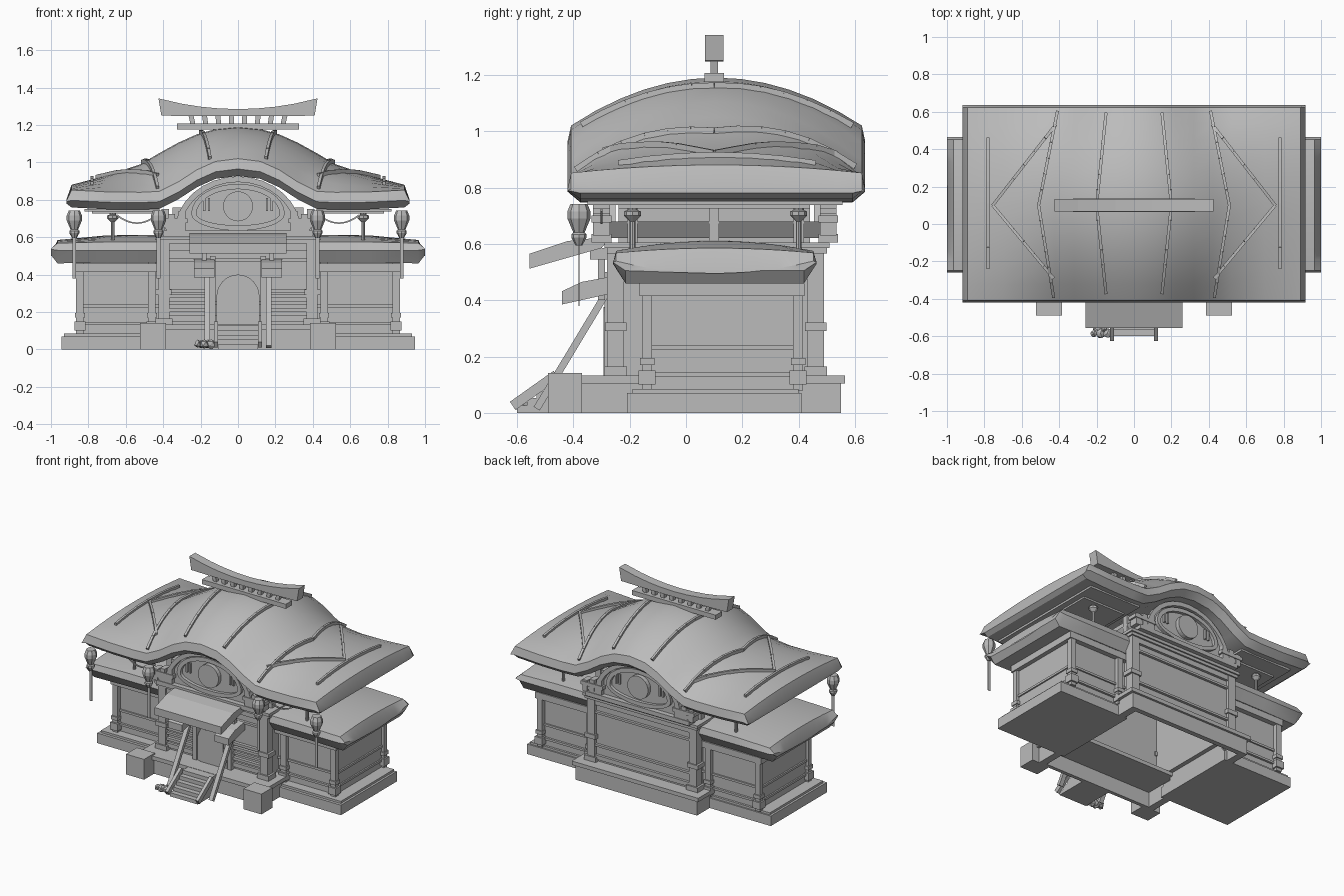
import bpy, bmesh, math, random
from mathutils import Vector, Matrix

if "Cube" in bpy.data.objects:
    bpy.data.objects.remove(bpy.data.objects["Cube"], do_unlink=True)
random.seed(3)

clay = bpy.data.materials.new("plain grey")
clay.use_nodes = True
clay.diffuse_color = (0.5, 0.5, 0.5, 1)
clay.node_tree.nodes["Principled BSDF"].inputs["Base Color"].default_value = (0.5, 0.5, 0.5, 1)

SIDES = ((1, "left"), (-1, "right"))
MID = 0.1            # depth of the building's middle line


def finish(name, bm, smooth=False):
    bmesh.ops.recalc_face_normals(bm, faces=bm.faces)
    mesh = bpy.data.meshes.new(name)
    bm.to_mesh(mesh)
    bm.free()
    mesh.materials.append(clay)
    ob = bpy.data.objects.new(name, mesh)
    bpy.context.collection.objects.link(ob)
    if smooth:
        bpy.ops.object.select_all(action='DESELECT')
        ob.select_set(True)
        bpy.context.view_layer.objects.active = ob
        bpy.ops.object.shade_smooth_by_angle(angle=math.radians(28))


def loft(name, sections, smooth=False):
    """Skin closed sections of equal length, with capped ends."""
    bm = bmesh.new()
    rings = [[bm.verts.new(p) for p in s] for s in sections]
    n = len(rings[0])
    for a, b in zip(rings, rings[1:]):
        for i in range(n):
            j = (i + 1) % n
            bm.faces.new((a[i], a[j], b[j], b[i]))
    bm.faces.new(rings[0])
    bm.faces.new(rings[-1])
    finish(name, bm, smooth)


def box(name, x0, x1, y0, y1, z0, z1):
    loft(name, [[(x0, y0, z), (x1, y0, z), (x1, y1, z), (x0, y1, z)] for z in (z0, z1)])


def pair(name, x0, x1, *rest):
    for s, side in SIDES:
        box(f"{name}_{side}", s * x0, s * x1, *rest)


def prism_x(name, x0, x1, outline):
    loft(name, [[(x, y, z) for y, z in outline] for x in (x0, x1)])


def prism_y(name, y0, y1, outline):
    loft(name, [[(x, y, z) for x, z in outline] for y in (y0, y1)])


def lathe(name, x, y, profile, n=8):
    loft(name, [[(x + r * math.cos(math.tau * i / n), y + r * math.sin(math.tau * i / n), z)
                 for i in range(n)] for r, z in profile])


def beams(name, points, w, h):
    """Straight square bars along a path."""
    bm = bmesh.new()
    for a, b in zip(points, points[1:]):
        a, b = Vector(a), Vector(b)
        d = b - a
        m = Matrix.Translation((a + b) / 2) @ d.to_track_quat('X', 'Z').to_matrix().to_4x4()
        bmesh.ops.create_cube(bm, size=1, matrix=m @ Matrix.Diagonal((d.length, w, h, 1)))
    finish(name, bm)


def roof_section(x, eave, ridge, mid, half, drop, lift, n=12):
    """Bowed slab: bevelled underside, sharp eave, curved top."""
    top = []
    for i in range(n + 1):
        t = 2 * i / n - 1
        base = eave + lift
        top.append((x, mid + t * (half - 0.012), base + (ridge - base) * (1 - t * t)))
    return ([(x, mid - half + 0.045, eave - drop), (x, mid - half, eave)] + top
            + [(x, mid + half, eave), (x, mid + half - 0.045, eave - drop)])


# Main roof: x, eave height, ridge height
CURVE = [(0, .965, 1.19), (.12, .95, 1.178), (.22, .905, 1.15), (.32, .84, 1.105), (.42, .79, 1.05),
         (.52, .785, .99), (.7, .787, .93), (.89, .797, .88)]
R_MID, R_HALF = 0.108, 0.528


def roof_z(x, y):
    x = abs(x)
    for (xa, ea, ra), (xb, eb, rb) in zip(CURVE, CURVE[1:]):
        if x <= xb:
            k = (x - xa) / (xb - xa)
            base, ridge = ea + (eb - ea) * k + .055, ra + (rb - ra) * k
            t = (y - R_MID) / (R_HALF - .012)
            return base + (ridge - base) * (1 - t * t)


half = [roof_section(x, e, r, R_MID, R_HALF, .038, .055) for x, e, r in CURVE]
half.append(roof_section(.918, .79, .80, R_MID, R_HALF, .01, .004))
mirror = [[(-x, y, z) for x, y, z in s] for s in reversed(half[1:])]
loft("main_roof", mirror + half, True)


def rib(name, path):
    pts = []
    for (xa, ya), (xb, yb) in zip(path, path[1:]):
        for i in range(6):
            pts.append((xa + (xb - xa) * i / 6, ya + (yb - ya) * i / 6))
    pts.append(path[-1])
    beams(name, [(x, y, roof_z(x, y) + .006) for x, y in pts], .016, .022)


# Ribs lying on the main roof
for s, side in SIDES:
    rib(f"inner_rib_{side}", [(s * .15, -.37), (s * .2, MID), (s * .15, .59)])
    rib(f"outer_rib_{side}", [(s * .43, -.39), (s * .51, MID), (s * .41, .6)])
    rib(f"diagonal_rib_{side}", [(s * .43, -.29), (s * .755, MID), (s * .42, .53)])
    rib(f"end_rib_{side}", [(s * .78, -.24), (s * .78, .46)])

# Ridge ornament with bowed crest
box("ridge_beam", -.325, .325, .065, .135, 1.175, 1.207)
box("ridge_stem", -.05, .05, .085, .115, 1.14, 1.18)
crest = [(-.41, 1.25), (-.2, 1.247), (.2, 1.247), (.41, 1.25), (.425, 1.342)]
crest += [(x, 1.285 + .057 * (x / .425) ** 2) for x in (.3, .2, .1, 0, -.1, -.2, -.3, -.425)]
prism_y("ridge_crest", .068, .133, crest)
for i in range(8):
    x = -.24 + i * .48 / 7
    beams(f"crest_peg_{i}", [(x, MID, 1.2), (x * 1.05, MID, 1.255)], .026, .026)

# Wing roofs, walls, posts and bases
for s, side in SIDES:
    secs = [roof_section(s * x, e, r, .102, .362, d, u) for x, e, r, d, u in
            ((.40, .53, .612, .065, .045), (.7, .53, .61, .065, .045),
             (.965, .53, .585, .07, .038), (1.0, .535, .495, .03, .004))]
    loft(f"wing_roof_{side}", secs, True)
    for k, y in enumerate((-.138, .398)):
        for j, x in enumerate((.845, .46)):
            box(f"wing_post_{side}_{k}{j}", s * (x - .02), s * (x + .02), y - .018, y + .018, .08, .47)
            box(f"wing_post_foot_{side}_{k}{j}", s * (x - .03), s * (x + .03), y - .03, y + .03, .1, .15)
            box(f"wing_post_collar_{side}_{k}{j}", s * (x - .026), s * (x + .026), y - .026, y + .026, .17, .195)
pair("wing_wall", .40, .845, -.125, .385, .07, .47)
pair("wing_lower_rail", .40, .855, -.14, .4, .13, .145)
pair("wing_sill", .40, .855, -.135, .395, .225, .24)
pair("wing_top_beam", .40, .875, -.165, .42, .415, .46)
pair("wing_base", .40, .945, -.21, .41, 0, .07)
pair("wing_base_cap", .40, .93, -.19, .40, .07, .085)

# Hollow centre: base rim, floor, walls and cap
box("front_base_rim", -.47, .47, -.38, -.355, 0, .11)
box("front_floor", -.49, .49, -.4, -.1, .105, .132)
box("back_base_rim", -.47, .47, .515, .55, 0, .11)
box("back_floor", -.49, .49, .4, .565, .105, .132)
pair("side_base", .42, .47, -.36, .52, 0, .13)
pair("base_block", .385, .525, -.49, -.37, 0, .142)
box("front_wall", -.4, .4, -.25, -.22, .13, .58)
box("back_wall", -.4, .4, .44, .47, .13, .58)
pair("centre_side_wall", .37, .4, -.24, .46, .13, .58)
box("centre_cornice", -.435, .435, -.28, .5, .565, .585)
box("centre_cap", -.445, .445, -.29, .51, .585, .605)
for k, y in enumerate((-.25, .46)):
    pair(f"centre_post_{k}", .365, .425, y - .03, y + .03, .13, .57)
    pair(f"centre_post_foot_{k}", .35, .44, y - .04, y + .04, .13, .165)
    pair(f"centre_post_collar_{k}", .355, .44, y - .038, y + .038, .29, .32)
for k, (y0, y1) in enumerate(((-.268, -.25), (.47, .488))):
    for j, (z0, z1) in enumerate(((.15, .18), (.24, .255), (.47, .485), (.53, .565))):
        box(f"wall_rail_{k}_{j}", -.37, .37, y0, y1, z0, z1)
for j, z in enumerate((.2, .275, .305)):
    pair(f"front_slat_{j}", .13, .37, -.272, -.25, z, z + .018)


def arch(cx, cz, a, b, n=16):
    return [(cx + a * math.cos(math.pi * i / n), cz + b * math.sin(math.pi * i / n)) for i in range(n + 1)]


# Arched door
prism_y("door_frame", -.285, -.25, [(.115, .13)] + arch(0, .28, .115, .12) + [(-.115, .13)])
prism_y("door_panel", -.292, -.28, [(.09, .13)] + arch(0, .28, .09, .095) + [(-.09, .13)])
pair("door_pillar", .12, .15, -.29, -.25, .13, .5)

# Upper storey, eye-shaped gables and medallions at front and back
box("upper_body", -.35, .35, -.24, .44, .6, .76)
for s, side in SIDES:
    prism_y(f"upper_beam_{side}", -.33, .53, [(s * x, z) for x, z in ((.32, .62), (.37, .62), (.41, .68), (.32, .68))])
for k, (y, d) in enumerate(((-.3, -1), (.505, 1))):
    prism_y(f"gable_panel_{k}", y, y - d * .05, arch(0, .62, .31, .29))
    box(f"gable_sill_{k}", -.4, .4, y - .035, y + .035, .605, .635)
    for label, cz, a, b, w, out in (("outer_arch", .62, .34, .305, .03, .03),
                                    ("eye_top", .725, .25, .16, .028, .022), ("eye_bottom", .725, .25, -.09, .028, .022)):
        outer, inner = arch(0, cz, a, b), arch(0, cz, a - w, b - math.copysign(w, b))
        loft(f"gable_{label}_{k}", [[(p[0], y, p[1]), (p[0], y + d * out, p[1]),
             (q[0], y + d * out, q[1]), (q[0], y, q[1])] for p, q in zip(outer, inner)])
    disc = [(.08 * math.cos(math.tau * i / 24), .765 + .08 * math.sin(math.tau * i / 24)) for i in range(24)]
    prism_y(f"gable_medallion_{k}", y, y + d * .03, disc)
    for j, x in enumerate((.155, .18)):
        pair(f"gable_bar_{k}_{j}", x - .006, x + .006, y - .015, y + .015, .74, .81)
    for j, x in enumerate((.30, .355, .41)):
        pair(f"gable_bracket_{k}_{j}", x - .018, x + .018, y - .03, y + .03, .63, .74 - .015 * j)
    pair(f"bracket_beam_{k}", .27, .44, y - .035, y + .035, .675, .7)
for k, y in enumerate((-.19, MID, .4)):
    pair(f"side_bracket_{k}", .37, .41, y - .018, y + .018, .6, .75)
pair("ceiling_panel", .42, .82, -.35, .555, .738, .752)
pair("ceiling_frame", .45, .78, -.24, .44, .726, .738)

# Slim posts between the two roofs
for s, side in SIDES:
    for k, y in enumerate((-.19, .4)):
        lathe(f"roof_post_{side}_{k}", s * .67, y,
              [(.01, .56), (.01, .68), (.03, .7), (.03, .715), (.018, .72), (.018, .735)])
    # Hanging garland
    beams(f"garland_{side}", [(s * (.43 + .22 * i / 8), -.3, .72 - .045 * (1 - (i / 4 - 1) ** 2))
                              for i in range(9)], .008, .008)

# Lanterns on flat poles along the front
for s, side in SIDES:
    for k, x in enumerate((.425, .875)):
        lathe(f"lantern_{side}_{k}", s * x, -.38,
              [(.012, .595), (.027, .622), (.027, .634), (.02, .64), (.041, .69), (.041, .715), (.03, .742)])
        box(f"lantern_pole_{side}_{k}", s * (x - .01), s * (x + .01), -.382, -.378, .38, .61)

# Entrance canopy, small side canopies and slanted struts
prism_x("entrance_canopy", -.258, .258,
        [(-.555, .512), (-.555, .565), (-.42, .61), (-.33, .62), (-.27, .62), (-.3, .585), (-.5, .528)])
box("canopy_bracket", -.2, .2, -.34, -.25, .545, .585)
for s, side in SIDES:
    prism_x(f"small_canopy_{side}", s * .125, s * .235,
            [(-.44, .385), (-.44, .432), (-.37, .465), (-.26, .485), (-.26, .425), (-.35, .405)])
    beams(f"strut_{side}", [(s * .165, -.28, .43), (s * .165, -.53, .015)], .03, .025)
    beams(f"canopy_post_{side}", [(s * .18, -.3, .4), (s * .18, -.3, .545)], .025, .025)
    beams(f"stair_rail_{side}", [(s * .118, -.615, .025), (s * .118, -.46, .135)], .022, .035)

# Steps and loose rocks
for i in range(5):
    box(f"step_{i}", -.108, .108, -.6 + i * .035, -.38, i * .026, (i + 1) * .026)
for i in range(5):
    bm = bmesh.new()
    bmesh.ops.create_icosphere(bm, subdivisions=1, radius=random.uniform(.02, .03))
    for v in bm.verts:
        v.co = v.co * random.uniform(.75, 1.1) + Vector((-.215 + .018 * i, -.585 + .02 * (i % 2), .03))
    finish(f"rock_{i}", bm)
